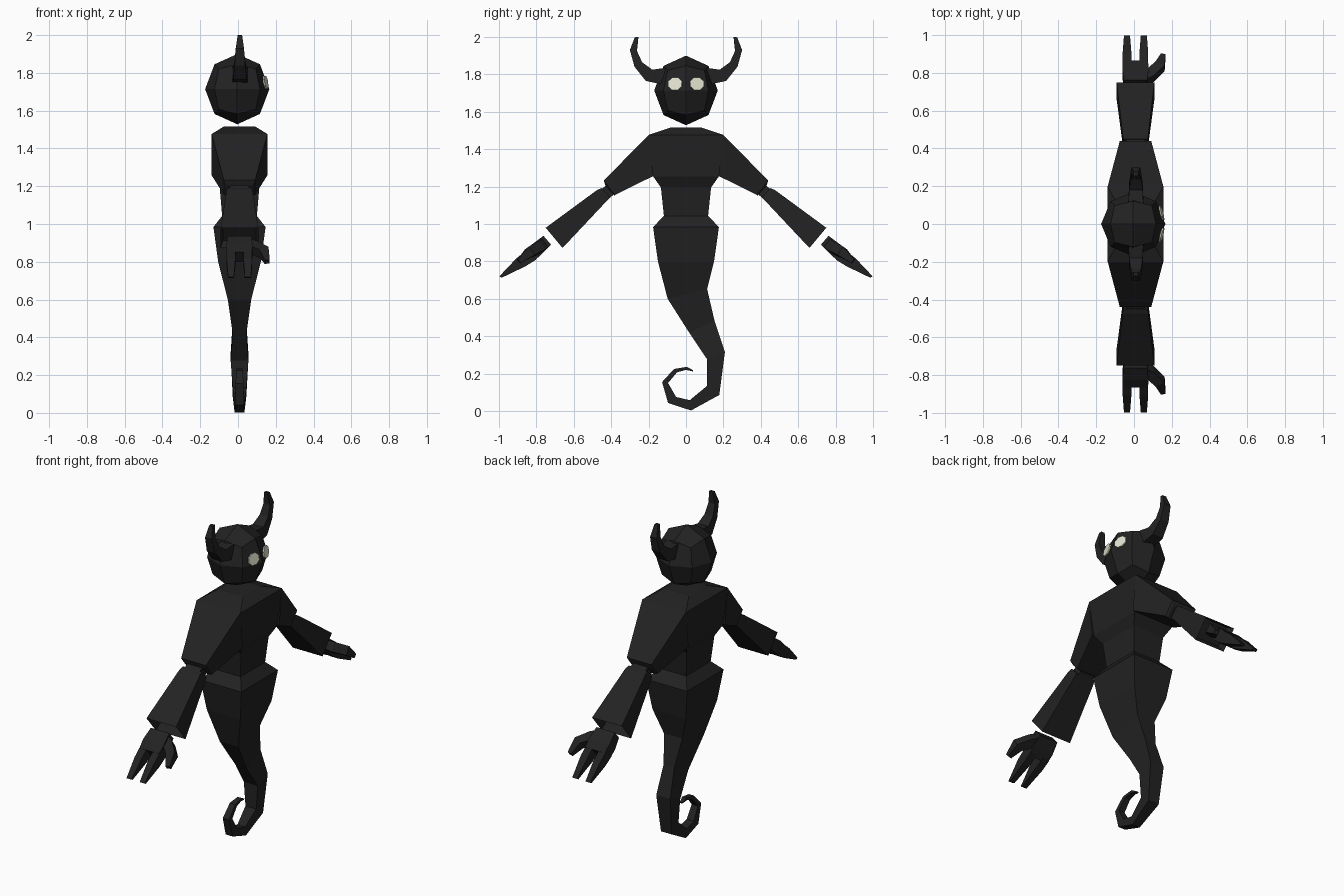
import bpy, bmesh, math
from mathutils import Vector

if "Cube" in bpy.data.objects:
    bpy.data.objects.remove(bpy.data.objects["Cube"])

CX = 0.008  # centre plane of the figure


def material(name, rgb):
    m = bpy.data.materials.new(name)
    m.diffuse_color = (*rgb, 1)
    m.use_nodes = True
    m.node_tree.nodes["Principled BSDF"].inputs["Base Color"].default_value = m.diffuse_color
    return m


BLACK = material("soot black", (0.016, 0.016, 0.016))
CREAM = material("pale cream", (0.78, 0.78, 0.64))


def finish(name, bm, mat):
    bmesh.ops.recalc_face_normals(bm, faces=bm.faces[:])
    me = bpy.data.meshes.new(name)
    bm.to_mesh(me)
    bm.free()
    me.materials.append(mat)
    ob = bpy.data.objects.new(name, me)
    bpy.context.collection.objects.link(ob)
    return ob


def loft(name, rings, hollow=0):
    """Skin a list of equal-sized rings and cap both ends."""
    bm = bmesh.new()
    vs = [[bm.verts.new(p) for p in r] for r in rings]
    n = len(vs[0])
    for a, b in zip(vs, vs[1:]):
        for i in range(n):
            j = (i + 1) % n
            bm.faces.new((a[i], a[j], b[j], b[i]))
    bm.faces.new(vs[0][::-1])
    end = bm.faces.new(vs[-1])
    bmesh.ops.recalc_face_normals(bm, faces=bm.faces[:])
    if hollow:
        bmesh.ops.inset_region(bm, faces=[end], thickness=0.018)
        d = end.normal * -hollow
        for v in end.verts:
            v.co += d
    return finish(name, bm, BLACK)


def slab(name, sections, s=1, cx=CX, hollow=0):
    """Rectangular sections: two (y, z) edge points and a half width in x."""
    rings = [[(cx - w, s * ya, za), (cx + w, s * ya, za),
              (cx + w, s * yb, zb), (cx - w, s * yb, zb)]
             for ya, za, yb, zb, w in sections]
    return loft(name, rings, hollow)


def tube(name, path, s=1):
    """Square tube along x, y, z, radius points."""
    pts = [Vector((x, s * y, z)) for x, y, z, r in path]
    rings = []
    for i, p in enumerate(pts):
        d = (pts[min(i + 1, len(pts) - 1)] - pts[max(i - 1, 0)]).normalized()
        u = d.cross(Vector((0, -0.6 * s, -0.8))).normalized()
        v = d.cross(u)
        r = path[i][3]
        rings.append([p + r * (a * u + b * v)
                      for a, b in ((-1, -1), (1, -1), (1, 1), (-1, 1))])
    return loft(name, rings)


# Torso from collar down to the waist
slab("torso", [(-y, z, y, z, w) for y, z, w in (
    (0.085, 1.515, 0.085), (0.2, 1.476, 0.148), (0.176, 1.255, 0.135),
    (0.134, 1.195, 0.105), (0.118, 1.043, 0.092))])

# Hips and curling tail
slab("hips_and_tail", [
    (-.118, 1.043, .118, 1.043, .092),
    (-.176, .984, .176, .984, .138),
    (-.150, .800, .150, .800, .113),
    (-.098, .600, .113, .652, .062),
    (.018, .418, .152, .485, .036),
    (.112, .278, .208, .315, .047),
    (.112, .134, .178, .086, .036),
    (.020, .058, .027, .003, .026),
    (-.053, .075, -.096, .043, .024),
    (-.096, .150, -.128, .155, .021),
    (-.048, .207, -.064, .225, .018),
    (.000, .220, .005, .236, .014),
    (.036, .212, .038, .218, .008)])

# Head: cube subdivided once and rounded
bm = bmesh.new()
bmesh.ops.create_cube(bm, size=2)
bmesh.ops.subdivide_edges(bm, edges=bm.edges[:], cuts=1, use_grid_fill=True)
for v in bm.verts:
    n = v.co.normalized()
    v.co = Vector((n.x * 0.17 - 0.004, n.y * 0.17, n.z * 0.186 + 1.714))
finish("head", bm, BLACK)

for side, s in (("left", 1), ("right", -1)):
    # Shoulder, elbow joint and flared hollow sleeve
    slab("shoulder_" + side, [(.174, 1.257, .2, 1.476, .147),
                              (.38, 1.155, .44, 1.232, .083),
                              (.38, 1.150, .43, 1.205, .07)], s)
    slab("elbow_" + side, [(.37, 1.17, .41, 1.22, .05),
                           (.42, 1.13, .46, 1.18, .05)], s)
    slab("sleeve_" + side, [(.405, 1.142, .45, 1.192, .064),
                            (.422, 1.125, .475, 1.182, .068),
                            (.66, .872, .75, .98, .1)], s, hollow=0.05)

    # Hand: palm, two fingers and a thumb
    slab("palm_" + side, [(.722, .89, .762, .937, .062),
                          (.775, .835, .825, .89, .07),
                          (.815, .80, .865, .852, .066)], s)
    for label, x in (("back", -0.037), ("front", 0.052)):
        slab(f"finger_{label}_{side}", [(.80, .81, .85, .862, .023),
                                        (.86, .773, .908, .815, .023),
                                        (.985, .713, .998, .72, .016)], s, x)
    tube("thumb_" + side, [(.045, .765, .89, .026), (.085, .785, .875, .028),
                           (.138, .835, .85, .027), (.155, .893, .8, .013)], s)

    # Horn curving outward and up
    slab("horn_" + side, [(.12, 1.745, .11, 1.835, .04),
                          (.215, 1.765, .18, 1.825, .036),
                          (.275, 1.84, .235, 1.865, .028),
                          (.30, 1.93, .262, 1.925, .022),
                          (.274, 1.998, .254, 2.0, .012)], s, 0.01)

    # Eye: thin round plate with a slightly ragged rim
    n = Vector((1, 0.25 * s, 0.15)).normalized()
    u = Vector((0, 0, 1)).cross(n).normalized()
    v = n.cross(u)
    c = Vector((0.15, 0.059 * s, 1.75))
    rim = []
    for i in range(16):
        a = math.tau * i / 16
        r = 0.041 if i % 2 else 0.037
        rim.append(c + u * r * math.cos(a) + v * 0.92 * r * math.sin(a))
    eye = loft("eye_" + side, [[p - n * 0.008 for p in rim], rim])
    eye.data.materials[0] = CREAM
